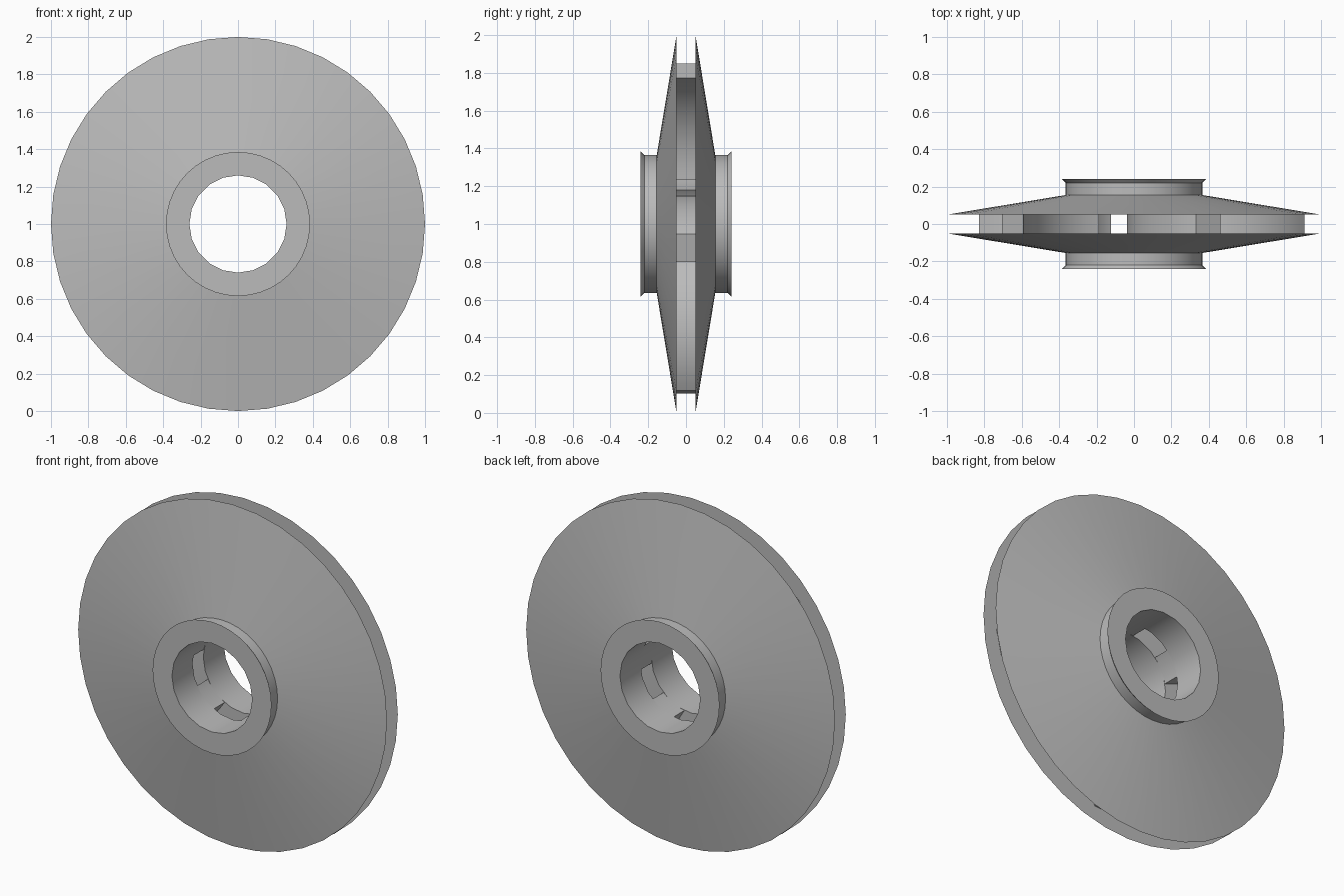
import bpy, bmesh, math
from mathutils import Vector, Matrix

if "Cube" in bpy.data.objects:
    bpy.data.objects.remove(bpy.data.objects["Cube"], do_unlink=True)

SEGMENTS = 40
BORE = 0.26
HALF_GAP = 0.05
VANES = 5

metal = bpy.data.materials.new("plain grey")
metal.use_nodes = True
grey = (0.5, 0.5, 0.5, 1)
metal.diffuse_color = grey
metal.node_tree.nodes["Principled BSDF"].inputs["Base Color"].default_value = grey


def polar(radius, angle):
    return Vector((radius * math.cos(angle), radius * math.sin(angle)))


def finish(bm, name):
    bmesh.ops.recalc_face_normals(bm, faces=bm.faces)
    bmesh.ops.translate(bm, verts=bm.verts, vec=(0, 0, 1))
    mesh = bpy.data.meshes.new(name)
    bm.to_mesh(mesh)
    bm.free()
    mesh.materials.append(metal)
    obj = bpy.data.objects.new(name, mesh)
    bpy.context.collection.objects.link(obj)
    bpy.ops.object.select_all(action="DESELECT")
    obj.select_set(True)
    bpy.context.view_layer.objects.active = obj
    bpy.ops.object.shade_smooth_by_angle(angle=math.radians(20))
    return obj


# Conical shroud with neck and flared lip, spun about the y axis
def shroud(name, side):
    profile = [(BORE, HALF_GAP), (1, HALF_GAP), (0.365, 0.155),
               (0.365, 0.22), (0.385, 0.24), (BORE, 0.24)]
    bm = bmesh.new()
    rings = []
    for radius, depth in profile:
        ring = []
        for i in range(SEGMENTS):
            r = radius
            # The bore has half as many sides as the outside
            if radius == BORE and i % 2:
                r *= math.cos(math.tau / SEGMENTS)
            p = polar(r, math.tau * i / SEGMENTS)
            ring.append(bm.verts.new((p.x, side * depth, p.y)))
        rings.append(ring)
    for k, a in enumerate(rings):
        b = rings[(k + 1) % len(rings)]
        for i in range(SEGMENTS):
            j = (i + 1) % SEGMENTS
            bm.faces.new((a[i], a[j], b[j], b[i]))
    finish(bm, name)


# Points on a circular arc that turns clockwise between two points
def arc(start, end, turn, steps=14):
    chord = end - start
    half = turn / 2
    radius = chord.length / (2 * math.sin(half))
    heading = math.atan2(chord.y, chord.x) + half
    centre = start + polar(radius, heading - math.pi / 2)
    return [centre + polar(radius, heading + math.pi / 2 - turn * i / steps)
            for i in range(steps + 1)]


# Curved vane outline, extruded across the gap between the shrouds
def vane(name, index):
    back = arc(polar(BORE, math.radians(98)), polar(0.912, math.radians(68.6)), math.radians(70))
    front = arc(polar(BORE, math.radians(64)), polar(0.9, math.radians(59.1)), math.radians(62))
    root = [polar(BORE, math.radians(a)) for a in (72, 90)]
    outline = back + front[::-1] + root
    bm = bmesh.new()
    face = bm.faces.new([bm.verts.new((p.x, -HALF_GAP, p.y)) for p in outline])
    out = bmesh.ops.extrude_face_region(bm, geom=[face], use_keep_orig=True)
    moved = [v for v in out["geom"] if isinstance(v, bmesh.types.BMVert)]
    bmesh.ops.translate(bm, verts=moved, vec=(0, 2 * HALF_GAP, 0))
    spin = Matrix.Rotation(math.tau * index / VANES, 3, "Y")
    bmesh.ops.rotate(bm, verts=bm.verts, cent=(0, 0, 0), matrix=spin)
    finish(bm, name)


shroud("front_shroud", -1)
shroud("back_shroud", 1)
for n in range(VANES):
    vane(f"vane_{n + 1}", n)
